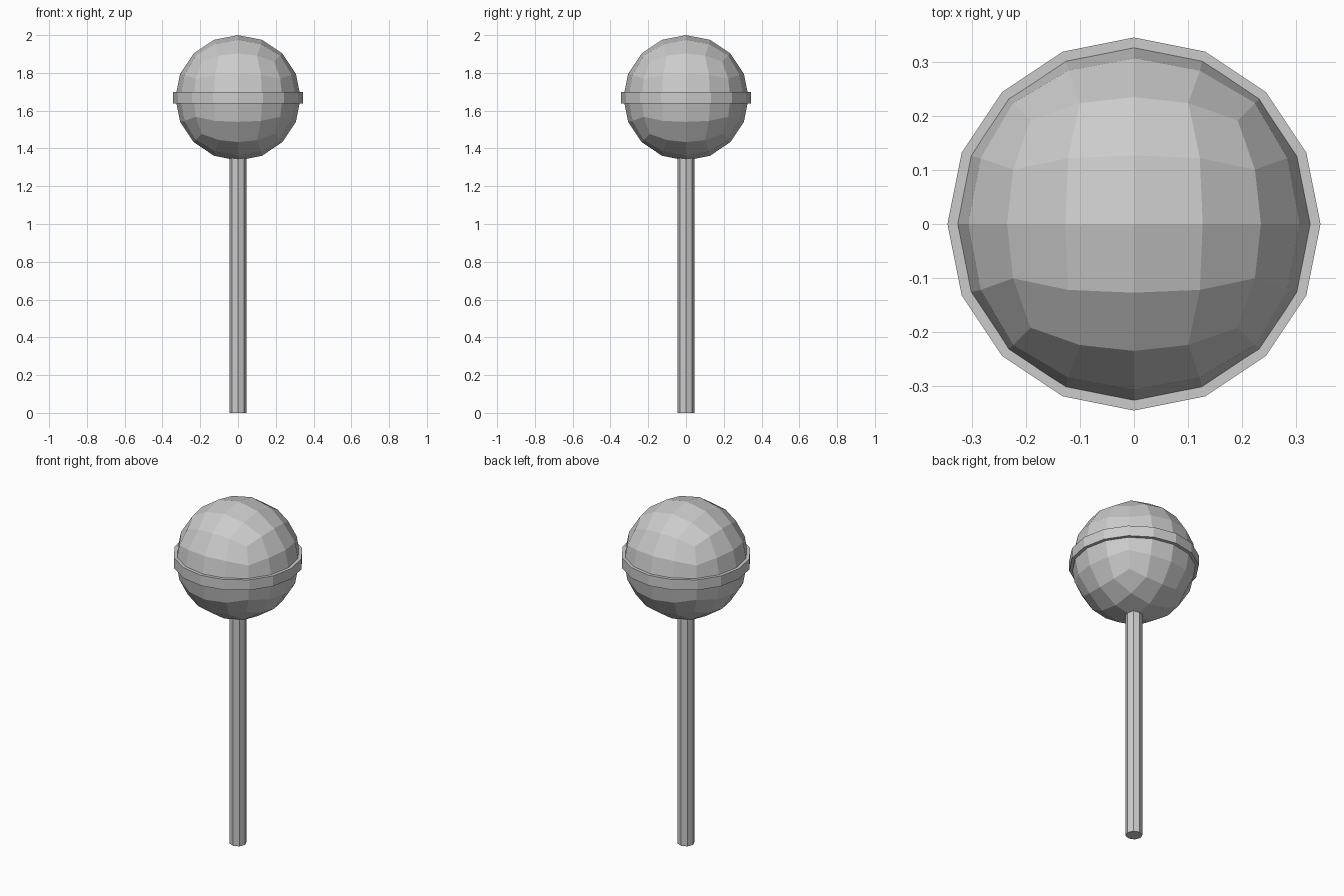
import bpy
import bmesh
from mathutils import Vector

default = bpy.data.objects.get("Cube")
if default:
    bpy.data.objects.remove(default, do_unlink=True)

GREY = (0.6, 0.6, 0.6, 1.0)
grey = bpy.data.materials.new("light grey")
grey.use_nodes = True
grey.diffuse_color = GREY
grey.node_tree.nodes["Principled BSDF"].inputs["Base Color"].default_value = GREY


def add_object(name, bm, height):
    """Turn a bmesh into a flat-shaded object centred at the given height."""
    bmesh.ops.recalc_face_normals(bm, faces=bm.faces)
    mesh = bpy.data.meshes.new(name)
    bm.to_mesh(mesh)
    bm.free()
    mesh.materials.append(grey)
    obj = bpy.data.objects.new(name, mesh)
    obj.location.z = height
    bpy.context.collection.objects.link(obj)
    return obj


def add_prism(name, sides, radius, bottom, top):
    """Upright prism with one corner on the +y axis."""
    bm = bmesh.new()
    bmesh.ops.create_cone(bm, cap_ends=True, segments=sides, radius1=radius,
                          radius2=radius, depth=top - bottom)
    return add_object(name, bm, (bottom + top) / 2)


def add_quad_ball(name, radius, height, levels):
    """Cube repeatedly halved and pushed out onto a sphere."""
    bm = bmesh.new()
    bmesh.ops.create_cube(bm, size=2)
    for level in range(levels + 1):
        if level:
            bmesh.ops.subdivide_edges(bm, edges=bm.edges[:], cuts=1,
                                      use_grid_fill=True)
        for v in bm.verts:
            v.co = v.co.normalized() * radius
    return add_object(name, bm, height)


# Round candy head
add_quad_ball("candy_ball", 0.332, 1.668, 2)

# Raised band around the middle of the head
add_prism("candy_band", 16, 0.345, 1.637, 1.698)

# Stick, running a little way into the head
add_prism("stick", 8, 0.045, 0.0, 1.42)
